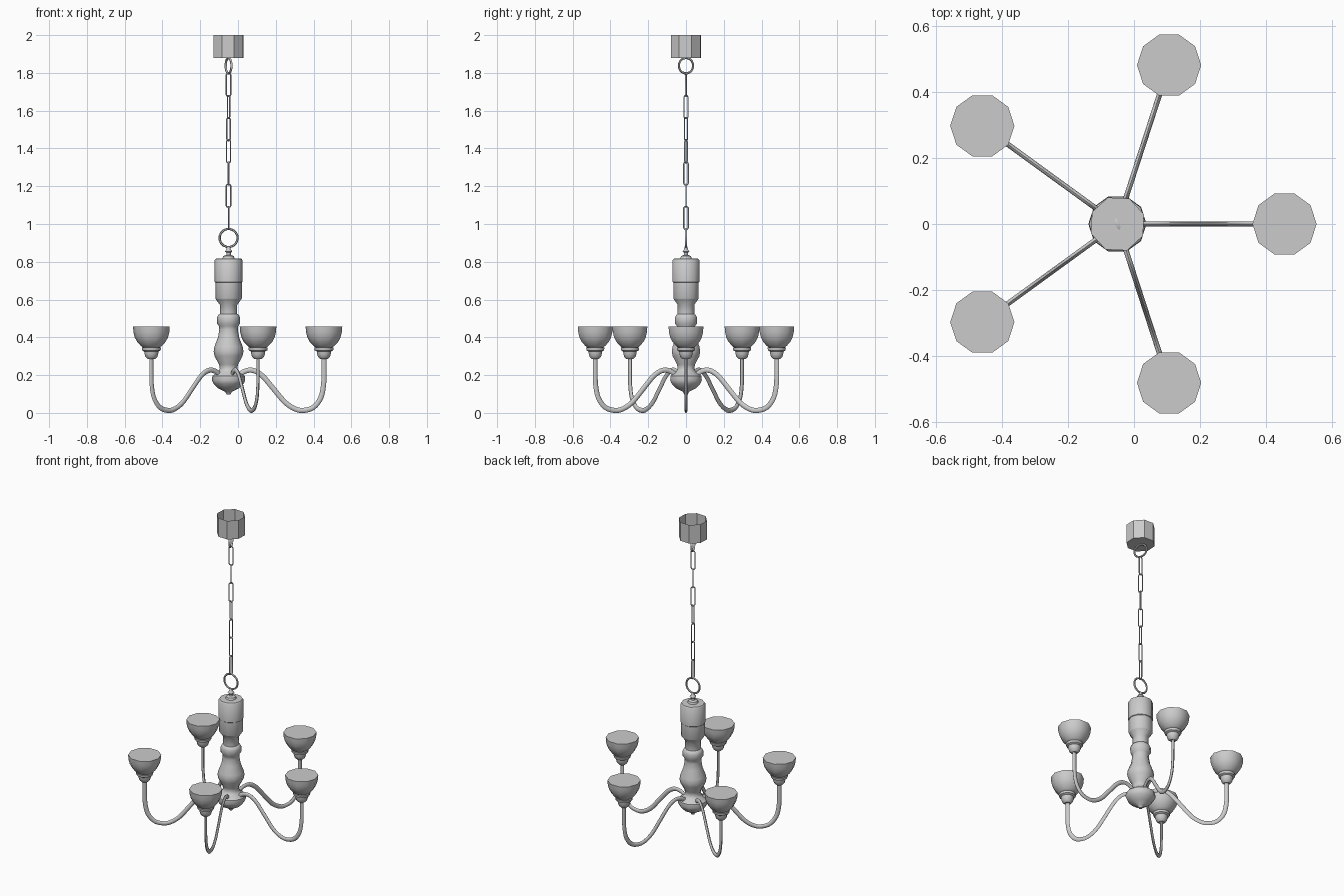
import bpy, bmesh
from math import sin, cos, pi, radians
from mathutils import Vector, Matrix

if "Cube" in bpy.data.objects:
    bpy.data.objects.remove(bpy.data.objects["Cube"])

CX = -0.05      # axis of the lamp
REACH = 0.505   # arm length


def finish(name, bm, angle=40):
    bmesh.ops.recalc_face_normals(bm, faces=bm.faces)
    me = bpy.data.meshes.new(name)
    bm.to_mesh(me)
    bm.free()
    ob = bpy.data.objects.new(name, me)
    bpy.context.collection.objects.link(ob)
    bpy.ops.object.select_all(action='DESELECT')
    ob.select_set(True)
    bpy.context.view_layer.objects.active = ob
    bpy.ops.object.shade_smooth_by_angle(angle=radians(angle))
    return ob


def skin(bm, rings, closed=False):
    n = len(rings[0])
    pairs = list(zip(rings, rings[1:])) + ([(rings[-1], rings[0])] if closed else [])
    for a, b in pairs:
        for i in range(n):
            j = (i + 1) % n
            bm.faces.new((a[i], a[j], b[j], b[i]))


def lathe(name, profile, x, y, sides=10, turn=0.0, cap_top=True):
    bm = bmesh.new()
    rings = [[bm.verts.new((x + r * cos(turn + 2 * pi * i / sides),
                            y + r * sin(turn + 2 * pi * i / sides), z))
              for i in range(sides)] for r, z in profile]
    skin(bm, rings)
    bm.faces.new(rings[0])
    if cap_top:
        bm.faces.new(rings[-1])
    return finish(name, bm)


def smooth_path(pts, steps=5):
    # Catmull-Rom through the control points
    p = [Vector(q) for q in pts]
    p = [2 * p[0] - p[1]] + p + [2 * p[-1] - p[-2]]
    out = []
    for a, b, c, d in zip(p, p[1:], p[2:], p[3:]):
        for k in range(steps):
            t = k / steps
            out.append(0.5 * (2 * b + (c - a) * t + (2 * a - 5 * b + 4 * c - d) * t * t
                              + (3 * b - a - 3 * c + d) * t ** 3))
    return out + [p[-2]]


def sweep(name, path, angle, origin, thick, wide, sides=8, closed=False):
    # path lies in a vertical plane turned by angle about z
    bm = bmesh.new()
    m = Matrix.Translation(origin) @ Matrix.Rotation(angle, 4, 'Z')
    rings, n = [], len(path)
    for k, q in enumerate(path):
        if closed:
            t = path[(k + 1) % n] - path[k - 1]
        else:
            t = path[min(k + 1, n - 1)] - path[max(k - 1, 0)]
        t.normalize()
        rings.append([])
        for i in range(sides):
            u = thick * cos(2 * pi * i / sides)
            v = wide * sin(2 * pi * i / sides)
            rings[-1].append(bm.verts.new(m @ Vector((q.x - t.y * u, v, q.y + t.x * u))))
    skin(bm, rings, closed)
    if not closed:
        bm.faces.new(rings[0])
        bm.faces.new(rings[-1])
    return finish(name, bm, 60)


def loop_path(rx, straight, n):
    # circle stretched by a straight section along z
    out = []
    for i in range(n):
        a = 2 * pi * (i + 0.5) / n
        out.append(Vector((rx * cos(a), rx * sin(a) + (straight if sin(a) > 0 else -straight))))
    return out


# central turned column
lathe("column", [(0.010, 0.098), (0.018, 0.112), (0.055, 0.130), (0.080, 0.155),
                 (0.088, 0.172), (0.086, 0.195), (0.055, 0.218), (0.046, 0.235),
                 (0.050, 0.256), (0.074, 0.300), (0.079, 0.325), (0.075, 0.350),
                 (0.056, 0.400), (0.049, 0.440), (0.051, 0.460), (0.060, 0.472),
                 (0.061, 0.505), (0.055, 0.518), (0.046, 0.524), (0.046, 0.572),
                 (0.068, 0.602), (0.070, 0.606), (0.070, 0.690), (0.074, 0.693),
                 (0.074, 0.808), (0.068, 0.816), (0.032, 0.818), (0.028, 0.830),
                 (0.012, 0.836), (0.012, 0.848), (0.020, 0.855), (0.012, 0.864),
                 (0.008, 0.880)], CX, 0)

# ceiling canopy, open at the top
lathe("ceiling_canopy", [(0.085, 1.88), (0.085, 2.0)], CX, 0, 8, radians(20), False)

# hanging rings
sweep("canopy_ring", loop_path(0.041, 0, 16), radians(-68), (CX, 0, 1.838), 0.006, 0.006, 6, True)
sweep("column_ring", loop_path(0.048, 0, 16), 0, (CX, 0, 0.926), 0.006, 0.006, 6, True)

# chain links
for k, a in enumerate((10, -60, 40, -30, 80, 0, 85)):
    sweep("chain_link_%d" % k, loop_path(0.0125, 0.049, 12), radians(a),
          (CX, 0, 1.737 - k * 0.1175), 0.0035, 0.0035, 6, True)

# five arms with cup-shaped shades
arm = smooth_path([(0.05, 0.195), (0.085, 0.220), (0.130, 0.225), (0.180, 0.195),
                   (0.240, 0.125), (0.300, 0.055), (0.355, 0.020), (0.400, 0.0135),
                   (0.450, 0.030), (0.488, 0.080), (0.503, 0.150), (0.505, 0.220),
                   (0.505, 0.295)], 4)
for k in range(5):
    a = 2 * pi * k / 5
    x, y = CX + REACH * cos(a), REACH * sin(a)
    sweep("arm_%d" % k, arm, a, (CX, 0, 0), 0.0135, 0.008)
    lathe("lamp_cup_%d" % k, [(0.018, 0.284), (0.032, 0.297), (0.036, 0.312),
                              (0.038, 0.325), (0.049, 0.331), (0.051, 0.345)], x, y)
    lathe("shade_%d" % k, [(0.040, 0.343), (0.058, 0.357), (0.076, 0.377), (0.088, 0.400),
                           (0.095, 0.428), (0.097, 0.457)], x, y)
